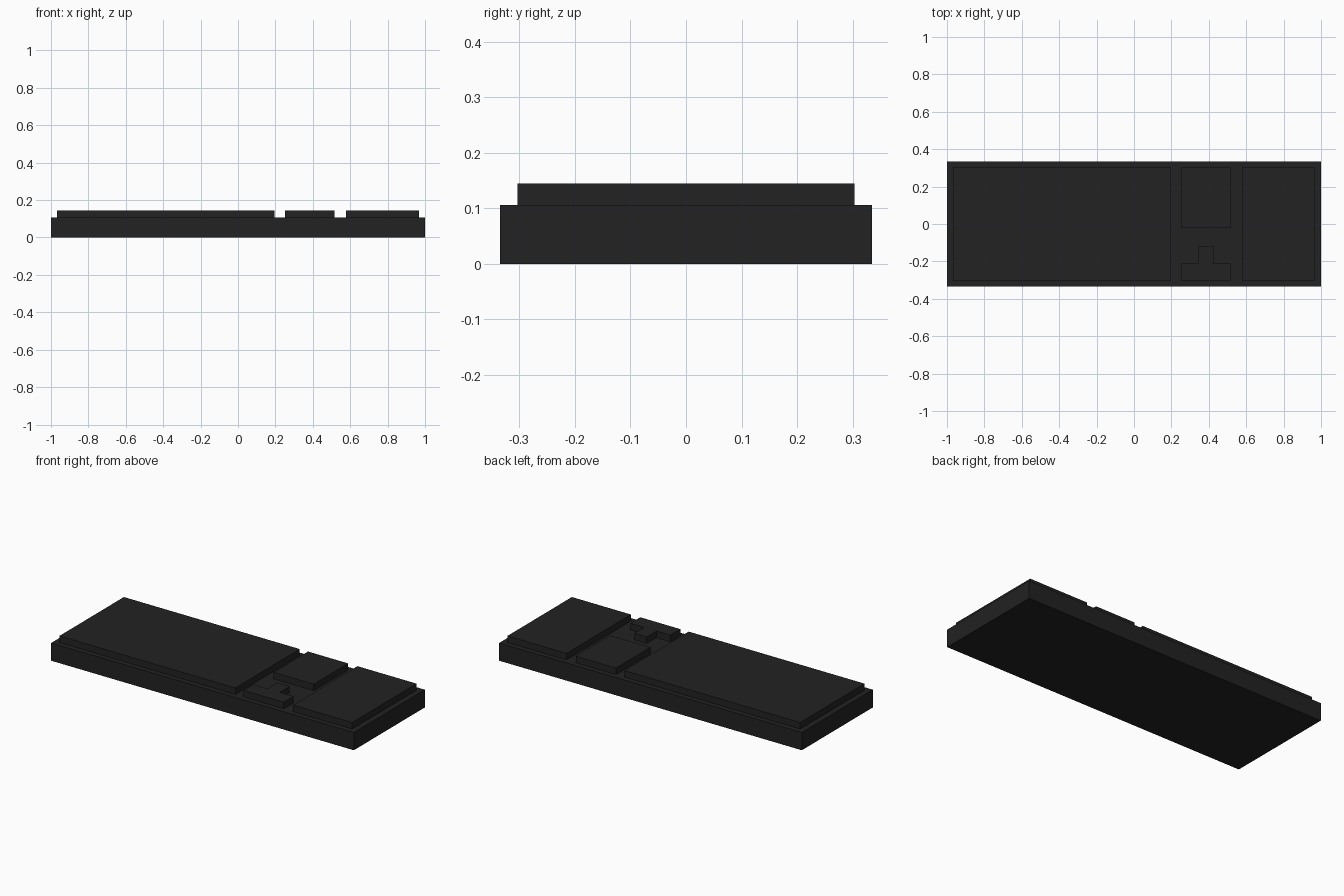
import bpy, bmesh

if "Cube" in bpy.data.objects:
    bpy.data.objects.remove(bpy.data.objects["Cube"])

BASE_TOP, KEY_TOP = 0.106, 0.145

mat = bpy.data.materials.new("charcoal plastic")
mat.diffuse_color = (0.016, 0.016, 0.016, 1)
mat.use_nodes = True
mat.node_tree.nodes["Principled BSDF"].inputs["Base Color"].default_value = mat.diffuse_color


def slab(name, outline, z0, z1):
    """Extrude a flat outline upward from z0 to z1."""
    bm = bmesh.new()
    face = bm.faces.new([bm.verts.new((x, y, z0)) for x, y in outline])
    top = bmesh.ops.extrude_face_region(bm, geom=[face], use_keep_orig=True)
    for v in top["geom"]:
        if isinstance(v, bmesh.types.BMVert):
            v.co.z = z1
    bmesh.ops.recalc_face_normals(bm, faces=bm.faces)
    mesh = bpy.data.meshes.new(name)
    bm.to_mesh(mesh)
    bm.free()
    mesh.materials.append(mat)
    obj = bpy.data.objects.new(name, mesh)
    bpy.context.collection.objects.link(obj)
    return obj


def rect(x0, x1, y0, y1):
    return [(x0, y0), (x1, y0), (x1, y1), (x0, y1)]


# Keyboard body
slab("keyboard_base", rect(-1, 1, -0.335, 0.335), 0, BASE_TOP)

# Raised key blocks
blocks = {
    "main_key_block": rect(-0.967, 0.195, -0.304, 0.304),
    "navigation_key_block": rect(0.25, 0.515, -0.021, 0.304),
    "number_pad_block": rect(0.577, 0.967, -0.304, 0.304),
    # Arrow keys form an upside-down T
    "arrow_key_block": [(0.25, -0.304), (0.515, -0.304), (0.515, -0.21), (0.424, -0.21),
                        (0.424, -0.118), (0.342, -0.118), (0.342, -0.21), (0.25, -0.21)],
}
for name, outline in blocks.items():
    slab(name, outline, BASE_TOP, KEY_TOP)
